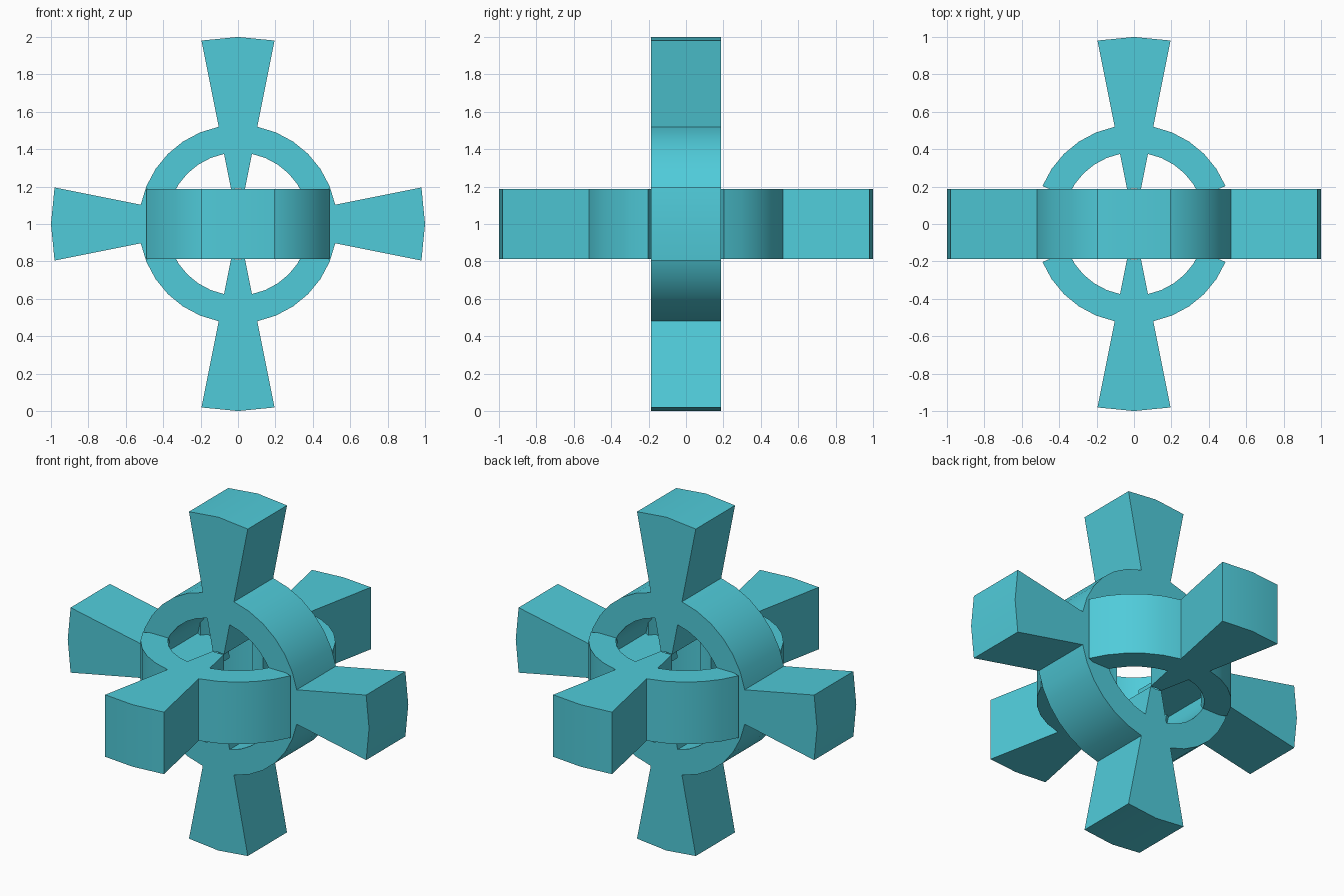
import bpy, bmesh
from math import sin, cos, radians

if "Cube" in bpy.data.objects:
    bpy.data.objects.remove(bpy.data.objects["Cube"])

HALF = 0.186              # half thickness of both wheels
STEP = 11.25              # arc resolution in degrees
R_TIP, R_IN, R_OUT, R_END = 0.19, 0.382, 0.53, 1.0

teal = bpy.data.materials.new("teal")
teal.diffuse_color = (0.08, 0.6, 0.7, 1)
teal.use_nodes = True
teal.node_tree.nodes["Principled BSDF"].inputs["Base Color"].default_value = teal.diffuse_color


def sector(name, r0, r1, a0, a1, upright):
    """Thick annular sector, in the xz plane if upright, otherwise in xy."""
    def place(r, a, w):
        u, v = r * cos(radians(a)), r * sin(radians(a))
        return (u, w, 1 + v) if upright else (u, v, 1 + w)

    bm = bmesh.new()
    n = round((a1 - a0) / STEP)
    rows = []
    for i in range(n + 1):
        a = a0 + i * STEP
        rows.append([bm.verts.new(place(r, a, w)) for r, w in
                     ((r0, -HALF), (r1, -HALF), (r1, HALF), (r0, HALF))])
    for p, q in zip(rows, rows[1:]):
        for k in range(4):
            m = (k + 1) % 4
            bm.faces.new((p[k], p[m], q[m], q[k]))
    bm.faces.new(rows[0])
    bm.faces.new(rows[-1])
    bmesh.ops.recalc_face_normals(bm, faces=bm.faces)
    mesh = bpy.data.meshes.new(name)
    bm.to_mesh(mesh)
    bm.free()
    mesh.materials.append(teal)
    ob = bpy.data.objects.new(name, mesh)
    bpy.context.collection.objects.link(ob)
    bpy.ops.object.select_all(action='DESELECT')
    ob.select_set(True)
    bpy.context.view_layer.objects.active = ob
    bpy.ops.object.shade_smooth_by_angle(angle=radians(25))


# Upright wheel: four flared spokes joined by ring quarters
for i in range(4):
    c = 90 * i
    sector(f"upright_spoke_{i + 1}", R_TIP, R_END, c - STEP, c + STEP, True)
    sector(f"upright_ring_{i + 1}", R_IN, R_OUT, c + STEP, c + 90 - STEP, True)

# Level wheel: front and back spokes, ring pieces stopping short of the side spokes
for i, c in enumerate((90, 270)):
    sector(f"level_spoke_{i + 1}", R_TIP, R_END, c - STEP, c + STEP, False)
    sector(f"level_ring_{i + 1}a", R_IN, R_OUT, c - 90 + 2 * STEP, c - STEP, False)
    sector(f"level_ring_{i + 1}b", R_IN, R_OUT, c + STEP, c + 90 - 2 * STEP, False)
